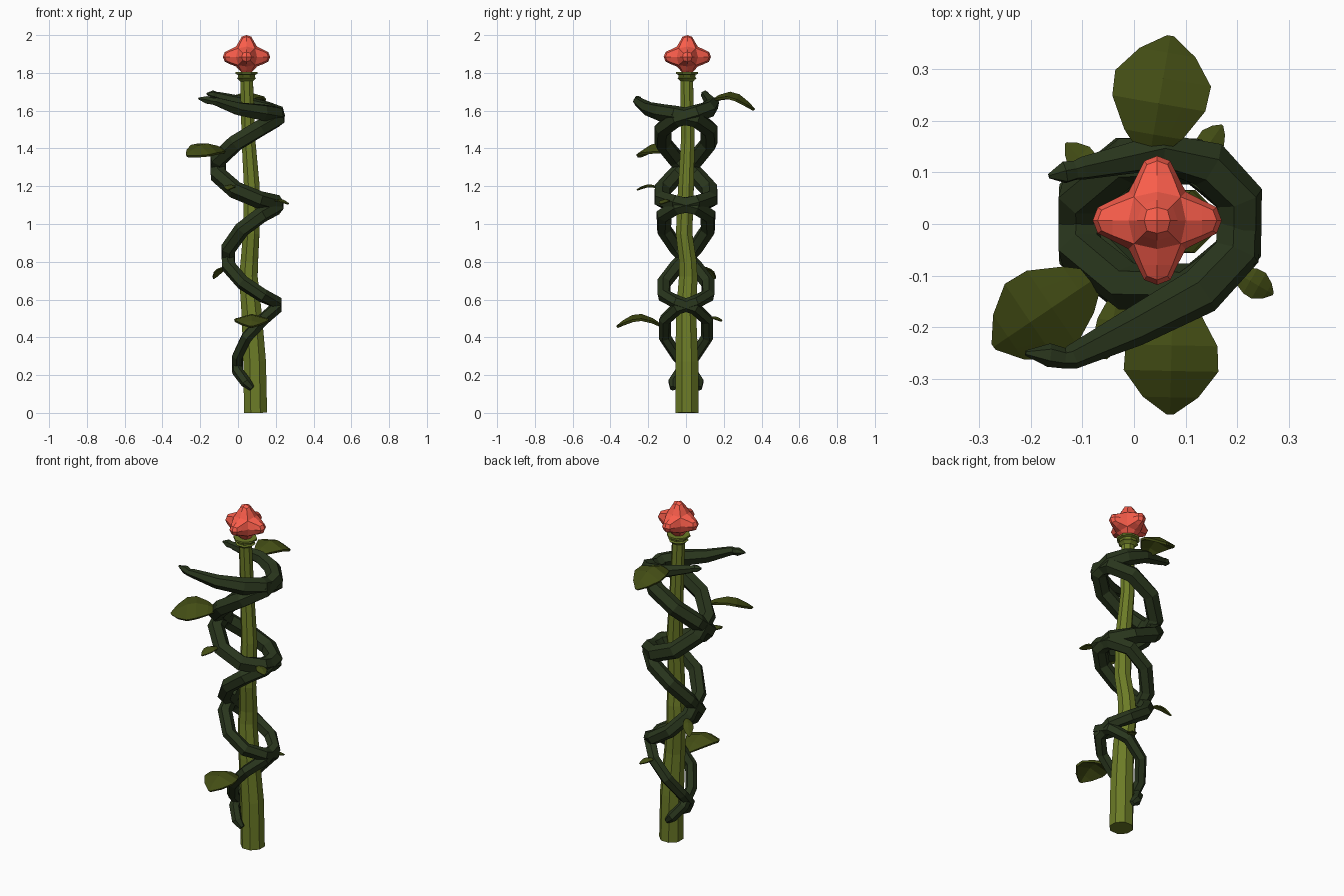
import bpy, bmesh, math
from mathutils import Vector

if "Cube" in bpy.data.objects:
    bpy.data.objects.remove(bpy.data.objects["Cube"])


def material(name, rgb):
    m = bpy.data.materials.new(name)
    m.diffuse_color = (*rgb, 1)
    m.use_nodes = True
    m.node_tree.nodes["Principled BSDF"].inputs["Base Color"].default_value = m.diffuse_color
    return m


STEM = material("stem_green", (0.15, 0.20, 0.02))
VINE = material("vine_green", (0.022, 0.036, 0.012))
LEAF = material("leaf_green", (0.055, 0.073, 0.007))
RED = material("bloom_red", (0.95, 0.11, 0.07))


def finish(bm, name, mat):
    bmesh.ops.recalc_face_normals(bm, faces=bm.faces)
    mesh = bpy.data.meshes.new(name)
    bm.to_mesh(mesh)
    bm.free()
    mesh.materials.append(mat)
    ob = bpy.data.objects.new(name, mesh)
    bpy.context.collection.objects.link(ob)
    return ob


def tube(name, pts, radii, sides, mat, normal=Vector((0, 1, 0))):
    """Sweep a polygon along points, carrying the frame along the path."""
    bm = bmesh.new()
    rings = []
    n = len(pts)
    for i, (p, r) in enumerate(zip(pts, radii)):
        t = (pts[min(i + 1, n - 1)] - pts[max(i - 1, 0)]).normalized()
        normal = (normal - t * normal.dot(t)).normalized()
        b = t.cross(normal)
        ang = [2 * math.pi * (k + 0.5) / sides for k in range(sides)]
        rings.append([bm.verts.new(p + normal * r * math.cos(a) + b * r * math.sin(a)) for a in ang])
    for a, b in zip(rings, rings[1:]):
        for k in range(sides):
            j = (k + 1) % sides
            bm.faces.new((a[k], a[j], b[j], b[k]))
    bm.faces.new(rings[0])
    bm.faces.new(rings[-1])
    return finish(bm, name, mat)


# Main stem, slightly crooked and tapering
stem = [(.093, .005, 0, .066), (.088, .005, .27, .065), (.073, 0, .52, .058), (.055, .012, .72, .053),
        (.06, .01, .8, .05), (.07, -.01, .95, .047), (.073, 0, 1.2, .045), (.055, .01, 1.45, .039),
        (.045, .003, 1.79, .036)]
tube("stem", [Vector(s[:3]) for s in stem], [s[3] for s in stem], 8, STEM)

# Flared collar under the bloom
collar = [(1.755, .036), (1.765, .046), (1.772, .055), (1.778, .047), (1.79, .05), (1.795, .064), (1.805, .064)]
tube("collar", [Vector((.045, .005, z)) for z, r in collar], [r for z, r in collar], 8, STEM)

# Two vines that wind in opposite directions (mirrored in y).
# Quarter-turn stations: x, y, z; two points are taken on each quarter arc.
path = [(.075, .07, .13), (-.005, 0, .25), (.08, -.115, .45), (.205, 0, .575), (.08, .12, .645),
        (-.055, 0, .82), (.07, -.12, 1.02), (.205, 0, 1.105), (.05, .13, 1.14), (-.11, 0, 1.30),
        (.05, -.125, 1.47), (.21, 0, 1.575)]
ends = {1: [(.205, .05, 1.585), (.145, .115, 1.605), (.05, .14, 1.635), (-.10, .108, 1.675)],
        -1: [(.20, -.055, 1.58), (.13, -.13, 1.59), (.0, -.20, 1.61), (-.12, -.258, 1.65)]}
tips = {1: [(-.115, .104, 1.68), (-.135, .10, 1.685), (-.165, .093, 1.69)],
        -1: [(-.135, -.26, 1.65), (-.165, -.254, 1.657), (-.21, -.25, 1.665)]}
for side, label in ((1, "vine_a"), (-1, "vine_b")):
    st = [Vector((x, y * side, z)) for x, y, z in path]
    pts = [st[0]]
    for i, (a, b) in enumerate(zip(st, st[1:])):
        odd = i % 2                       # odd quarters leave an extreme in x
        xe, ye = (a, b) if odd else (b, a)
        for t in (.25, .75):
            s, c = math.sin(t * math.pi / 2), math.cos(t * math.pi / 2)
            fx, fy = (c, s) if odd else (s, c)
            tz = t
            if xe.x > .1:                 # run flatter round the right-hand bend
                tz = t - .09 if odd else t + .09
            pts.append(Vector((ye.x + (xe.x - ye.x) * fx * 1.05,
                               xe.y + (ye.y - xe.y) * fy * 1.05,
                               a.z + (b.z - a.z) * tz)))
    pts += [Vector(e) for e in ends[side]]
    n = len(pts)
    radii = [.028 + .019 * min(i / (n * .6), 1) for i in range(n)]
    radii[0] = .016
    radii[-2], radii[-1] = .038, .024
    # swollen bud at the tip
    pts += [Vector(t) for t in tips[side]]
    radii += [.02, .023, .005]
    tube(label, pts, radii, 6, VINE)


def leaf(name, base, tip, width, arch, roll=0):
    """Arched pointed leaf made of a small grid with a thin solid edge."""
    base, tip = Vector(base), Vector(tip)
    d = tip - base
    side = d.cross(Vector((0, 0, 1))).normalized()
    bm = bmesh.new()
    rows = []
    for t, w in ((0, .12), (.2, .6), (.45, .97), (.65, 1), (.86, .58), (1, .06)):
        centre = base + d * t + Vector((0, 0, arch * math.sin(math.pi * t)))
        rows.append([bm.verts.new(centre + side * (u * w * width / 2)
                                  + Vector((0, 0, roll * u * w - .14 * width * w * (abs(u) - .5))))
                     for u in (-1, -.5, 0, .5, 1)])
    for a, b in zip(rows, rows[1:]):
        for k in range(4):
            bm.faces.new((a[k], a[k + 1], b[k + 1], b[k]))
    ob = finish(bm, name, LEAF)
    m = ob.modifiers.new("thickness", "SOLIDIFY")
    m.thickness = .05 * width + .004
    m.offset = 0


# Large and small leaves growing from the vines
leaves = [((.03, .13, 1.645), (.07, .36, 1.605), .185, .055),
          ((-.07, -.10, 1.385), (-.27, -.235, 1.36), .175, .035, .025),
          ((.075, -.13, .46), (.07, -.365, .455), .18, .048),
          ((.12, .12, .50), (.17, .19, .485), .05, .012),
          ((.19, -.09, 1.12), (.268, -.135, 1.105), .055, .012),
          ((-.06, .08, .77), (-.13, .155, .71), .055, .02),
          ((-.03, -.13, 1.185), (-.055, -.26, 1.18), .06, .02)]
for i, args in enumerate(leaves):
    leaf(f"leaf_{i + 1}", *args)

# Bloom: a cube with each face drawn out into a blunt lobe, then subdivided once
bm = bmesh.new()
half = .048
bmesh.ops.create_cube(bm, size=2 * half)
for f in list(bm.faces):
    f.normal_update()
    nrm = f.normal.copy()
    reach = .115 if nrm.z > .5 else .09 if nrm.z < -.5 else .125
    base = list(f.verts)
    tip = [bm.verts.new(nrm * reach + (v.co - nrm * v.co.dot(nrm)) * .64) for v in base]
    bm.faces.remove(f)
    bm.faces.new(tip)
    for k in range(4):
        j = (k + 1) % 4
        bm.faces.new((base[k], base[j], tip[j], tip[k]))
for v in bm.verts:
    v.co += Vector((.045, .007, 1.885))
bloom = finish(bm, "bloom", RED)
rounding = bloom.modifiers.new("rounding", "SUBSURF")
rounding.levels = rounding.render_levels = 1
rounding.use_limit_surface = False
